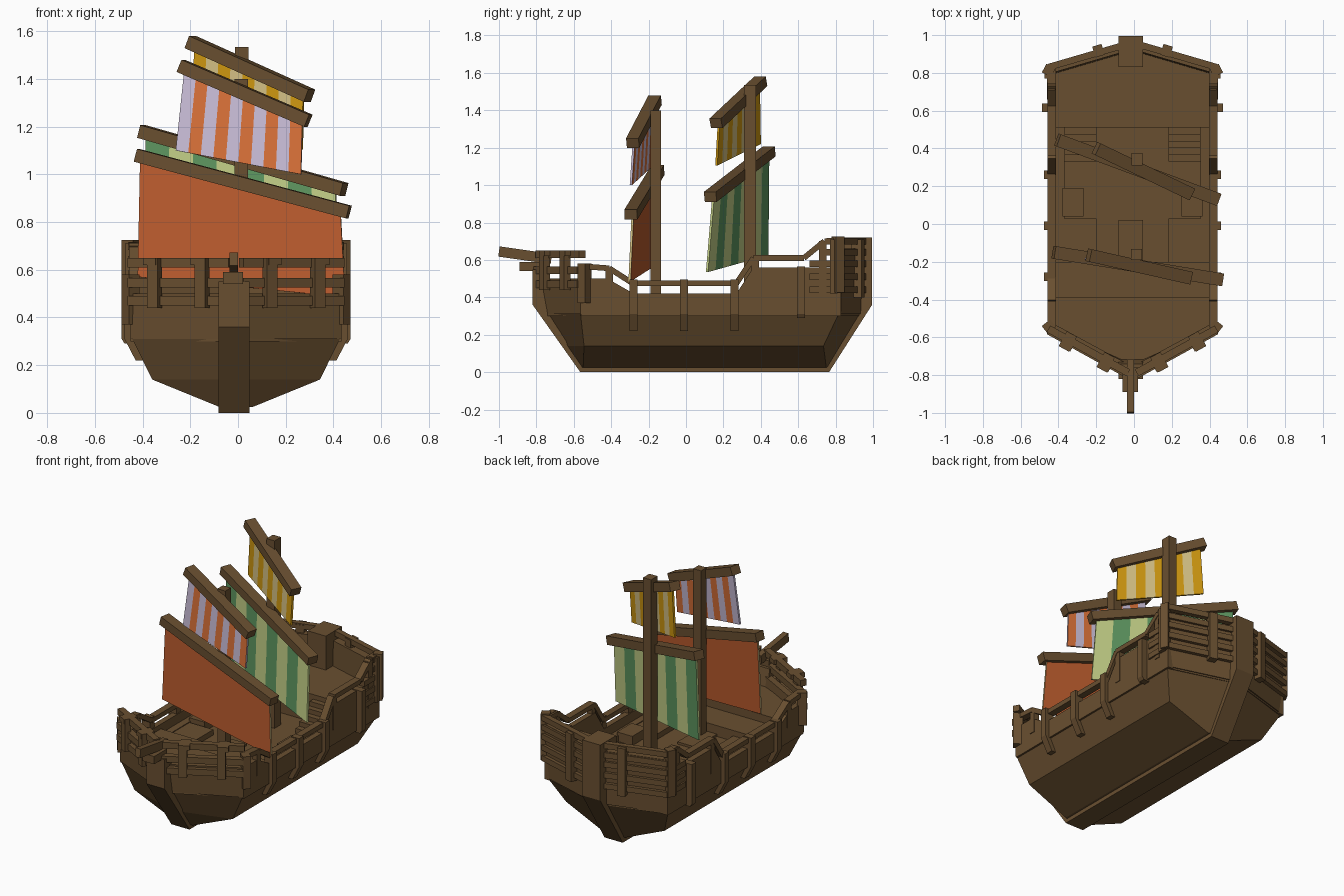
import bpy, bmesh
from mathutils import Vector as V

if "Cube" in bpy.data.objects:
    bpy.data.objects.remove(bpy.data.objects["Cube"])

C = -0.008  # hull centre line


def mat(name, r, g, b):
    m = bpy.data.materials.new(name)
    m.diffuse_color = [(c / 255 / 12.92 if c < 11 else ((c / 255 + .055) / 1.055) ** 2.4) for c in (r, g, b)] + [1]
    m.use_nodes = True
    m.node_tree.nodes["Principled BSDF"].inputs["Base Color"].default_value = m.diffuse_color
    return m


WOOD = mat("brown wood", 105, 79, 48)
ORANGE = mat("rust orange", 188, 92, 46)
BRIGHT = mat("bright orange", 216, 112, 56)
LAVENDER = mat("lavender", 200, 188, 214)
YELLOW = mat("golden yellow", 206, 151, 16)
CREAM = mat("cream", 212, 192, 132)
GREEN = mat("green", 94, 150, 96)
LIME = mat("pale green", 194, 206, 134)


def finish(name, bm, mats=(WOOD,)):
    bmesh.ops.recalc_face_normals(bm, faces=bm.faces)
    me = bpy.data.meshes.new(name)
    bm.to_mesh(me)
    bm.free()
    for m in mats:
        me.materials.append(m)
    ob = bpy.data.objects.new(name, me)
    bpy.context.collection.objects.link(ob)
    return ob


def loft(bm, rings, mi=0):
    """Skin a list of closed point rings and cap both ends."""
    vs = [[bm.verts.new(p) for p in r] for r in rings]
    n = len(vs[0])
    faces = [bm.faces.new(vs[0]), bm.faces.new(vs[-1])]
    for a, b in zip(vs, vs[1:]):
        faces += [bm.faces.new((a[i], a[(i + 1) % n], b[(i + 1) % n], b[i])) for i in range(n)]
    for f in faces:
        f.material_index = mi
    return faces


def prism(name, pts, vec):
    bm = bmesh.new()
    loft(bm, [[V(p) for p in pts], [V(p) + V(vec) for p in pts]])
    return finish(name, bm)


def box(name, x0, x1, y0, y1, z0, z1):
    return prism(name, [(x0, y0, z0), (x1, y0, z0), (x1, y1, z0), (x0, y1, z0)], (0, 0, z1 - z0))


def beam(name, p, q, w, h):
    """Straight timber from p to q, w wide sideways and h high."""
    p, q = V(p), V(q)
    d = (q - p).normalized()
    s = V((0, 0, 1)).cross(d).normalized()
    u = d.cross(s)
    return prism(name, [p + s * w / 2 * a + u * h / 2 * b for a, b in ((-1, -1), (1, -1), (1, 1), (-1, 1))], q - p)


def ring(z, hw, bow, bowc, sternc, stern):
    return [V(p) for p in ((C, bow, z), (C + hw, bowc, z), (C + hw, sternc, z),
                           (C, stern, z), (C - hw, sternc, z), (C - hw, bowc, z))]


# Hull body
bm = bmesh.new()
loft(bm, [ring(.025, .07, -.57, -.55, .75, .77), ring(.14, .352, -.65, -.545, .735, .84),
          ring(.32, .44, -.765, -.565, .82, .95)])
finish("hull", bm)

# Keel with stem and stern post
prof = [(-.565, 0), (.765, 0), (.995, .36), (.995, .72), (.83, .72), (.83, .36), (.70, .06), (-.5, .06),
        (-.70, .36), (-.74, .55), (-.82, .55), (-.82, .36)]
prism("keel", [(-.082, y, z) for y, z in prof], (.13, 0, 0))
box("stem_head", -.062, .022, -.89, -.76, .54, .59)
beam("bowsprit", (-.018, -1, .645), (-.018, -.72, .605), .037, .055)

# Decks
prism("foredeck", [(C + x, y, .30) for x, y in ((-.42, -.20), (-.42, -.55), (0, -.77), (.42, -.55), (.42, -.20))],
      (0, 0, .09))
prism("bow_deck", [(C + x, y, .36) for x, y in ((-.42, -.39), (-.42, -.55), (0, -.77), (.42, -.55), (.42, -.39))],
      (0, 0, .08))
prism("quarterdeck", [(C + x, y, .30) for x, y in ((-.42, .51), (-.42, .82), (0, .94), (.42, .82), (.42, .51))],
      (0, 0, .20))
box("hatch", -.082, .048, -.2, .02, .31, .335)

for s, side in ((-1, "left"), (1, "right")):
    X = lambda v: C + s * v

    # Bulwark along the side
    prof = [(-.56, .30), (-.56, .50), (-.42, .50), (-.28, .42), (.27, .42), (.36, .56), (.83, .56), (.83, .30)]
    prism(side + "_bulwark", [(X(.405), y, z) for y, z in prof], (s * .037, 0, 0))
    box(side + "_inner_ledge", min(X(.36), X(.41)), max(X(.36), X(.41)), -.2, .52, .30, .36)

    # Bow and stern walls
    prism(side + "_bow_wall", [(X(.442), -.565, .31), (C, -.765, .31), (C, -.80, .50), (X(.442), -.56, .50)],
          (0, .045, 0))
    prism(side + "_stern_wall", [(X(.442), .82, .31), (C, .95, .31), (C, .965, .66), (X(.442), .835, .66)],
          (0, -.04, 0))

    # Handrail following the sheer
    path = [(-.54, .565), (-.41, .555), (-.285, .475), (.27, .475), (.36, .61), (.63, .61), (.74, .70), (.84, .70)]
    for i, (a, b) in enumerate(zip(path, path[1:])):
        beam(f"{side}_handrail_{i}", (X(.428), *a), (X(.428), *b), .044, .03)
    for i, (y, z) in enumerate(((-.41, .55), (.37, .61), (.73, .70))):
        box(f"{side}_rail_stanchion_{i}", X(.428) - .018, X(.428) + .018, y - .02, y + .02, .40, z)

    # Side frames wrapped round the hull
    for i, (y, z0, z1) in enumerate(((-.28, .22, .495), (-.01, .22, .495), (.26, .22, .495), (.615, .29, .565))):
        o = .012 if i == 3 else 0
        x0 = .44 - (.32 - z0) * .49
        prism(f"{side}_frame_{i}", [(X(x0 - .02), y - .022, z0), (X(x0 + .03 + o), y - .022, z0),
              (X(.468 + o), y - .022, .31), (X(.468 + o), y - .022, z1), (X(.41), y - .022, z1),
              (X(.41), y - .022, .32)], (0, .044, 0))

    # Bow rails and posts
    bow = lambda t, off, z: (X(.445 * t), -.80 + .245 * t - off, z)
    for i, (z, off) in enumerate(((.47, .01), (.545, .01), (.63, 0))):
        beam(f"{side}_bow_rail_{i}", bow(1.0, off, z), bow(.05, off, z), .04, .04)
    for i, t in enumerate((.32, .77)):
        beam(f"{side}_bow_post_{i}", bow(t - .05, .035, .545), bow(t + .05, .035, .545), .04, .21)
        beam(f"{side}_bow_post_cap_{i}", bow(t - .06, .01, .635), bow(t + .06, .01, .635), .09, .03)
    beam(side + "_bow_corner_post", (X(.42), -.525, .475), (X(.465), -.56, .475), .05, .21)

    # Stern planks and posts
    st = lambda t, off, z: (X(.445 * t), .96 - .13 * t + off, z)
    for i, z in enumerate((.44, .51, .58, .64, .70)):
        beam(f"{side}_stern_plank_{i}", st(1.0, .0, z), st(.1, .0, z), .035, .035)
        beam(f"{side}_quarter_plank_{i}", (X(.435), .66 if z < .6 else .75, z), (X(.435), .83, z), .035, .035)
    beam(side + "_stern_post", st(.35, .01, .555), st(.46, .01, .555), .06, .31)
    beam(side + "_stern_corner_post", (X(.42), .80, .575), (X(.468), .825, .575), .05, .30)
    box(side + "_quarter_post", X(.44) - .025, X(.44) + .025, .77, .81, .42, .71)

    # Stairs up to both raised decks
    xa, xb = sorted((X(.19), X(.36)))
    for i in range(5):
        box(f"{side}_aft_step_{i}", xa, xb, .33 + i * .036, .52, .31, .35 + i * .03)
    box(side + "_fore_step", xa, xb, -.21, .03, .31, .355)
    xa, xb = sorted((X(.26), X(.37)))
    box(side + "_deck_chest", xa, xb, .04, .19, .31, .38)

# Masts
box("fore_mast", -.015, .042, -.19, -.133, .30, 1.40)
box("main_mast", -.012, .045, .31, .375, .30, 1.535)


def sail(name, yard, top, bottom, n, mats):
    """Sloping yard with a sail of n vertical stripes, cream at the outer edges."""
    beam(name + "_yard", *yard, .068, .055)
    (a, b), (c, d) = [[V(p) for p in e] for e in (top, bottom)]
    nor = (b - a).cross(c - a).normalized() * .006
    bm = bmesh.new()
    for i in range(n):
        rings = []
        for t in (i / n, (i + 1) / n):
            u, w = a.lerp(b, t), c.lerp(d, t)
            rings.append([u - nor, w - nor, w + nor, u + nor])
        faces = loft(bm, rings, i % 2)
        if i == 0:
            faces[0].material_index = 2
        if i == n - 1:
            faces[1].material_index = 2
    finish(name, bm, mats)


# Sails, each from the left end to the right end
sail("fore_lower_sail", ((-.425, -.15, 1.08), (.465, -.295, .842)),
     ((-.41, -.152, 1.06), (.43, -.285, .85)), ((-.42, -.17, .57), (.45, -.302, .485)), 1, (ORANGE, ORANGE, CREAM))
sail("fore_upper_sail", ((-.24, -.165, 1.455), (.295, -.285, 1.225)),
     ((-.225, -.168, 1.43), (.27, -.28, 1.22)), ((-.26, -.185, 1.10), (.265, -.295, 1.0)), 10,
     (LAVENDER, BRIGHT, LAVENDER))
sail("main_lower_sail", ((-.405, .445, 1.18), (.445, .13, .937)),
     ((-.385, .44, 1.16), (.41, .145, .93)), ((-.40, .435, .625), (.42, .112, .535)), 8, (GREEN, LIME, LIME))
sail("main_upper_sail", ((-.2, .40, 1.555), (.3, .16, 1.33)),
     ((-.18, .39, 1.53), (.275, .175, 1.33)), ((-.2, .395, 1.22), (.27, .162, 1.105)), 9, (YELLOW, CREAM, YELLOW))
